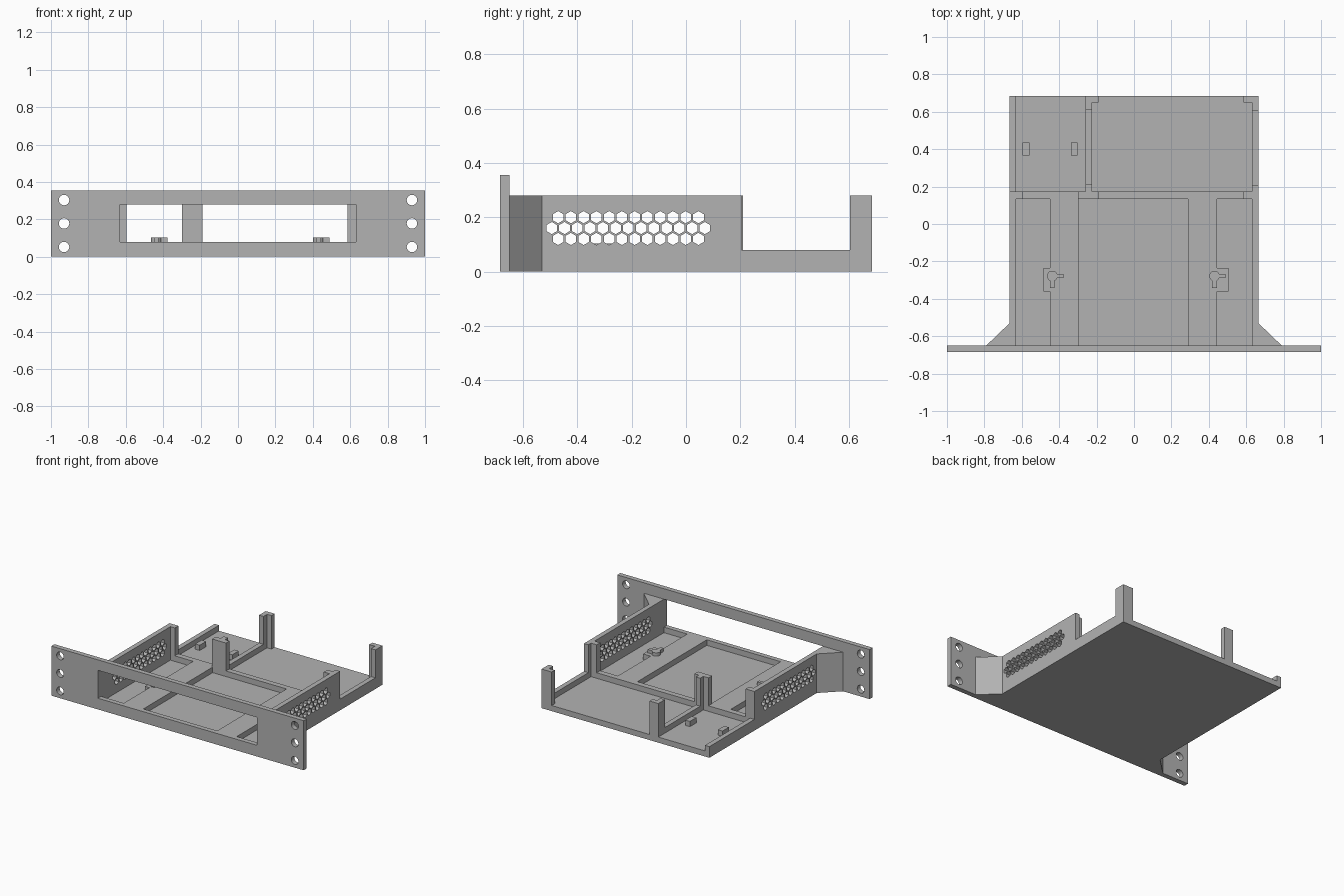
import bpy, bmesh, math
from mathutils import Vector

if "Cube" in bpy.data.objects:
    bpy.data.objects.remove(bpy.data.objects["Cube"], do_unlink=True)

grey = bpy.data.materials.new("plain grey")
grey.use_nodes = True
grey.diffuse_color = (0.45, 0.45, 0.45, 1)
grey.node_tree.nodes["Principled BSDF"].inputs["Base Color"].default_value = (0.45, 0.45, 0.45, 1)


def place(axis, u, v, w):
    return {"x": (w, u, v), "y": (u, w, v), "z": (u, v, w)}[axis]


def prisms(name, outlines, axis, lo, hi):
    """Extrude one or more flat outlines along an axis."""
    bm = bmesh.new()
    for outline in outlines:
        face = bm.faces.new([bm.verts.new(place(axis, u, v, lo)) for u, v in outline])
        new = bmesh.ops.extrude_face_region(bm, geom=[face])["geom"]
        bmesh.ops.translate(bm, vec=Vector(place(axis, 0, 0, hi - lo)),
                            verts=[g for g in new if isinstance(g, bmesh.types.BMVert)])
    bmesh.ops.recalc_face_normals(bm, faces=bm.faces)
    mesh = bpy.data.meshes.new(name)
    bm.to_mesh(mesh)
    bm.free()
    mesh.materials.append(grey)
    ob = bpy.data.objects.new(name, mesh)
    bpy.context.collection.objects.link(ob)
    return ob


def rect(a, b, c, d):
    return [(a, c), (b, c), (b, d), (a, d)]


def box(name, x0, x1, y0, y1, z0, z1):
    return prisms(name, [rect(x0, x1, y0, y1)], "z", z0, z1)


def ring(u, v, r, n):
    return [(u + r * math.sin(math.tau * i / n), v + r * math.cos(math.tau * i / n)) for i in range(n)]


def cut(ob, cutter):
    mod = ob.modifiers.new("cut", "BOOLEAN")
    mod.operation = "DIFFERENCE"
    mod.solver = "EXACT"
    mod.object = cutter
    bpy.context.view_layer.objects.active = ob
    bpy.ops.object.modifier_apply(modifier=mod.name)


FRONT, BACK = -0.65, 0.685   # tray ends
OUT, IN = 0.665, 0.63        # side wall faces
FLOOR, LOW, TALL = 0.04, 0.08, 0.28

# Front panel with window and screw holes
panel = prisms("front_panel", [rect(-1, 1, 0, 0.355)], "y", -0.685, FRONT)
holes = [ring(x, z, 0.028, 24) for x in (-0.93, 0.93) for z in (0.052, 0.178, 0.303)]
holes.append(rect(-IN, IN, LOW, TALL))
panel_cutter = prisms("panel_cutter", holes, "y", -0.8, -0.5)
cut(panel, panel_cutter)
bpy.data.objects.remove(panel_cutter, do_unlink=True)

# Floor
box("floor", -OUT, OUT, FRONT, BACK, 0, FLOOR)

# Side walls with hexagon vents
right_profile = [(FRONT, FLOOR), (BACK, FLOOR), (BACK, LOW), (0.175, LOW), (0.175, TALL), (FRONT, TALL)]
left_profile = [(FRONT, FLOOR), (BACK, FLOOR), (BACK, TALL), (0.605, TALL), (0.605, LOW),
                (0.205, LOW), (0.205, TALL), (FRONT, TALL)]
right_wall = prisms("right_wall", [right_profile], "x", -OUT, -IN)
left_wall = prisms("left_wall", [left_profile], "x", IN, OUT)
vents = []
for z, start, count in ((0.2, -0.471, 12), (0.16, -0.4945, 13), (0.12, -0.471, 12)):
    vents += [ring(start + 0.047 * i, z, 0.0225, 6) for i in range(count)]
vent_cutter = prisms("vent_cutter", vents, "x", -0.8, 0.8)
for wall in (right_wall, left_wall):
    cut(wall, vent_cutter)
bpy.data.objects.remove(vent_cutter, do_unlink=True)

# Corner gussets behind the panel
for side, s in (("right", -1), ("left", 1)):
    prisms(side + "_gusset", [[(s * OUT, FRONT), (s * 0.79, FRONT), (s * OUT, -0.53)]], "z", 0, TALL)

# Low dividers
box("cross_divider", -IN, IN, 0.135, 0.175, FLOOR, LOW)
box("rear_divider", -0.26, -0.225, 0.175, BACK, FLOOR, LOW)

# Raised floor ribs with mounting pads and keyhole-shaped pegs
for side, x0, x1, pad0, pad1, peg in (("right", -0.45, -0.295, -0.485, -0.45, -0.437),
                                      ("left", 0.29, 0.445, 0.445, 0.505, 0.43)):
    box(side + "_rib", x0, x1, FRONT, 0.135, FLOOR, LOW)
    box(side + "_pad", pad0, pad1, -0.36, -0.235, FLOOR, LOW)
    prisms(side + "_peg", [ring(peg, -0.278, 0.028, 20)], "z", LOW, 0.104)
    box(side + "_peg_side_arm", peg, peg + 0.06, -0.29, -0.266, LOW, 0.104)
    box(side + "_peg_front_arm", peg - 0.013, peg + 0.013, -0.342, -0.278, LOW, 0.104)

# Upright corner posts
posts = {
    "right_wall_post": (-IN, -0.595, 0.135, 0.175, FLOOR),
    "left_wall_post": (0.585, IN, 0.135, 0.175, FLOOR),
    "left_rear_post": (0.585, IN, 0.65, BACK, FLOOR),
    "middle_post": (-0.3, -0.19, 0.135, 0.175, LOW),
    "middle_post_return": (-0.26, -0.225, 0.175, 0.21, LOW),
    "middle_rear_post": (-0.26, -0.225, 0.61, BACK, LOW),
    "middle_rear_post_return": (-0.225, -0.19, 0.65, BACK, FLOOR),
}
for name, (x0, x1, y0, y1, z0) in posts.items():
    box(name, x0, x1, y0, y1, z0, TALL)

# Retaining clips on the rear floor
for side, x in (("outer", -0.595), ("inner", -0.337)):
    box(side + "_clip", x, x + 0.036, 0.365, 0.437, FLOOR, 0.078)
